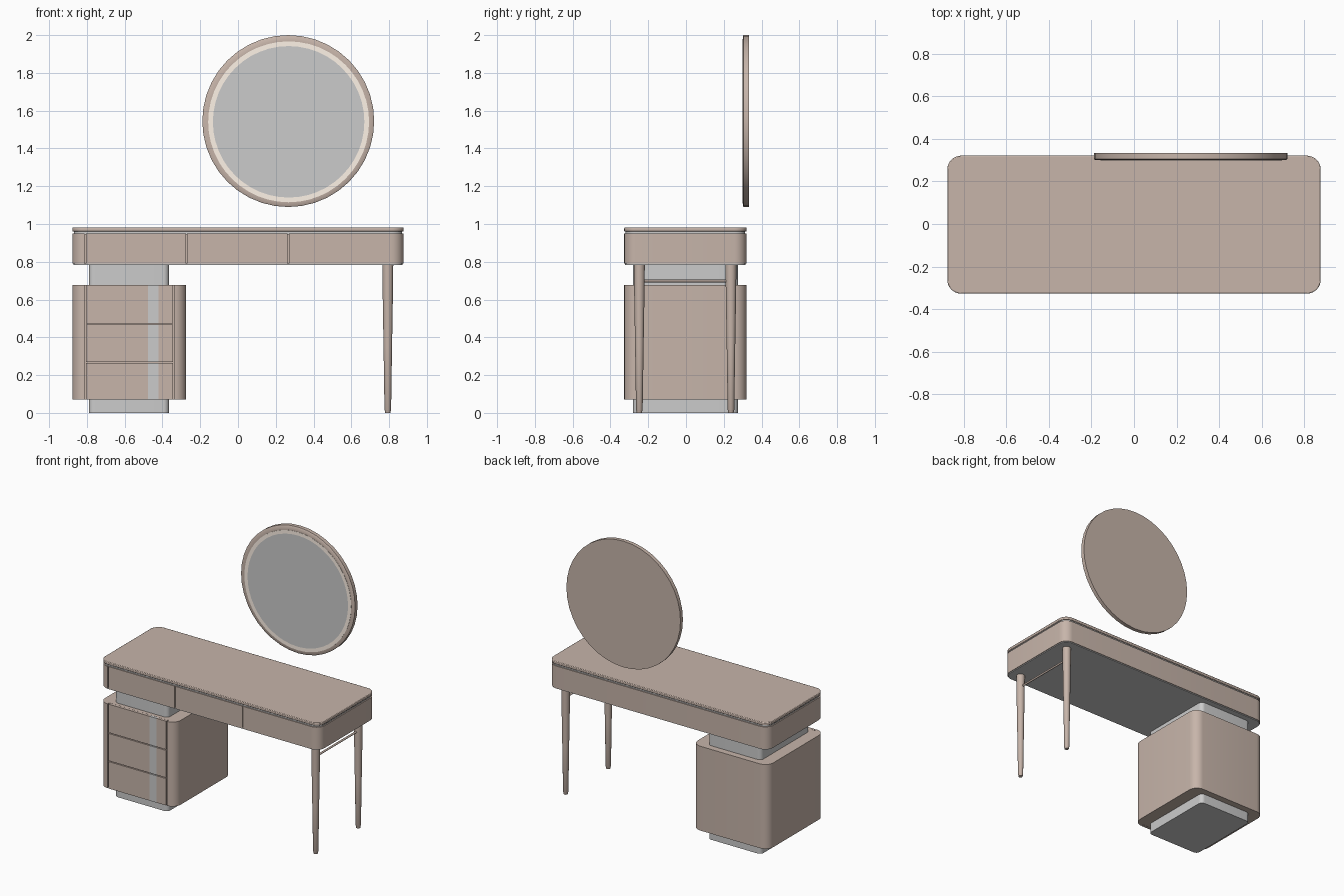
import bpy, bmesh, math
from mathutils import Matrix

if "Cube" in bpy.data.objects:
    bpy.data.objects.remove(bpy.data.objects["Cube"])


def material(name, rgb):
    m = bpy.data.materials.new(name)
    m.diffuse_color = (*rgb, 1)
    m.use_nodes = True
    m.node_tree.nodes["Principled BSDF"].inputs["Base Color"].default_value = m.diffuse_color
    return m


WOOD = material("taupe", (0.57, 0.46, 0.40))
LIGHT = material("warm_light", (1.0, 0.90, 0.80))


def finish(name, bm, mat=None, bevel=0, angle=35):
    bmesh.ops.recalc_face_normals(bm, faces=bm.faces)
    me = bpy.data.meshes.new(name)
    bm.to_mesh(me)
    bm.free()
    ob = bpy.data.objects.new(name, me)
    bpy.context.collection.objects.link(ob)
    if mat:
        me.materials.append(mat)
    if bevel:
        b = ob.modifiers.new("bevel", 'BEVEL')
        b.width, b.segments, b.limit_method = bevel, 2, 'ANGLE'
        b.angle_limit = math.radians(50)
    bpy.ops.object.select_all(action='DESELECT')
    bpy.context.view_layer.objects.active = ob
    ob.select_set(True)
    bpy.ops.object.shade_smooth_by_angle(angle=math.radians(angle))
    return ob


def prism(name, pts, z0, z1, mat=None, bevel=0):
    bm = bmesh.new()
    f = bm.faces.new([bm.verts.new((x, y, z0)) for x, y in pts])
    top = bmesh.ops.extrude_face_region(bm, geom=[f])['geom']
    bmesh.ops.translate(bm, vec=(0, 0, z1 - z0),
                        verts=[v for v in top if isinstance(v, bmesh.types.BMVert)])
    return finish(name, bm, mat, bevel)


def outline(x0, x1, y0, y1, r, notch=None, seg=8):
    """Rounded rectangle, optionally with a shallow notch in the front edge."""
    pts = []
    for cx, cy, a in ((x0 + r, y0 + r, 180), (x1 - r, y0 + r, 270),
                      (x1 - r, y1 - r, 0), (x0 + r, y1 - r, 90)):
        for i in range(seg + 1):
            t = math.radians(a + 90 * i / seg)
            pts.append((cx + r * math.cos(t), cy + r * math.sin(t)))
        if a == 180 and notch:
            a0, a1, d = notch
            pts += [(a0, y0), (a0, y0 + d), (a1, y0 + d), (a1, y0)]
    return pts


def box(name, x0, x1, y0, y1, z0, z1, mat=None):
    return prism(name, [(x0, y0), (x1, y0), (x1, y1), (x0, y1)], z0, z1, mat)


def lathe(name, profile, seg, matrix, mat=None, angle=35):
    """Spin (radius, height) points round the local z axis; r = 0 closes an end."""
    bm = bmesh.new()
    vs = [bm.verts.new((r, 0, z)) for r, z in profile]
    es = [bm.edges.new(p) for p in zip(vs, vs[1:])]
    bmesh.ops.spin(bm, geom=vs + es, axis=(0, 0, 1), cent=(0, 0, 0),
                   steps=seg, angle=2 * math.pi, use_duplicate=False)
    bmesh.ops.remove_doubles(bm, verts=bm.verts, dist=1e-5)
    bm.transform(matrix)
    return finish(name, bm, mat, angle=angle)


F, B, G = -0.327, 0.321, 0.006      # front, back, shadow gap

# Desk: top slab, grey reveal, drawer case, underside
prism("desk_top", outline(-0.877, 0.877, F, B, 0.065), 0.96, 0.981, WOOD, 0.004)
prism("desk_reveal", outline(-0.869, 0.869, F + .008, B - .008, 0.058), 0.945, 0.962)
prism("desk_case", outline(-0.877, 0.877, F, B, 0.065, (-0.812, 0.808, 0.02)),
      0.79, 0.949, WOOD)
prism("desk_underside", outline(-0.872, 0.872, F + .005, B - .005, 0.06), 0.784, 0.792)
for i, (a, b) in enumerate(((-0.812 + G, -0.273 - G / 2), (-0.273 + G / 2, 0.266 - G / 2),
                            (0.266 + G / 2, 0.808))):
    box(f"desk_drawer_{i + 1}", a, b, F, F + 0.019, 0.79, 0.949, WOOD)

# Side cabinet with three drawers, each with a grey inlay strip
prism("cabinet_body", outline(-0.877, -0.274, F, B, 0.065, (-0.812, -0.339, 0.02)),
      0.07, 0.678, WOOD)
edges = (0.07, 0.267, 0.47, 0.678)
for i in range(3):
    z0 = edges[i] + (G / 2 if i else 0)
    z1 = edges[i + 1] - (G / 2 if i < 2 else 0)
    for part, a, b, m in (("left", -0.812 + G, -0.476, WOOD), ("inlay", -0.476, -0.42, None),
                          ("right", -0.42, -0.339 - G, WOOD)):
        box(f"cabinet_drawer_{i + 1}_{part}", a, b, F, F + 0.019, z0, z1, m)

# Grey plinth and neck below and above the cabinet
for name, z0, z1 in (("plinth", 0, 0.075), ("neck", 0.673, 0.786)):
    prism(name, outline(-0.79, -0.365, -0.28, 0.274, 0.03), z0, z1)

# Tapered legs and the rail between them
for name, y in (("front_leg", -0.247), ("back_leg", 0.238)):
    lathe(name, [(0, 0), (0.014, 0), (0.016, 0.013), (0.0175, 0.016), (0.0225, 0.35),
                 (0.027, 0.62), (0.029, 0.786), (0, 0.786)], 20,
          Matrix.Translation((0.793, y, 0)), WOOD)
lathe("leg_rail", [(0, -0.24), (0.007, -0.24), (0.007, 0.235), (0, 0.235)], 12,
      Matrix.Translation((0.793, 0, 0.698)) @ Matrix.Rotation(-math.pi / 2, 4, 'X'), WOOD)

# Round mirror: frame, lit ring, glass (local z points to the front)
face = Matrix.Rotation(math.pi / 2, 4, 'X')
at = Matrix.Translation((0.266, 0.333, 1.545)) @ face
inner = Matrix.Translation((0.268, 0.333, 1.541)) @ face
lathe("mirror_frame", [(0, 0), (0.455, 0), (0.455, 0.028), (0.449, 0.032), (0.425, 0.033),
                       (0, 0.033)], 40, at, WOOD)
lathe("mirror_light_ring", [(0.401, 0.032), (0.426, 0.032), (0.426, 0.0345), (0.401, 0.0345),
                            (0.401, 0.032)], 48, inner, LIGHT)
lathe("mirror_glass", [(0, 0.032), (0.401, 0.032), (0.401, 0.0345), (0, 0.0345)], 48, inner)
